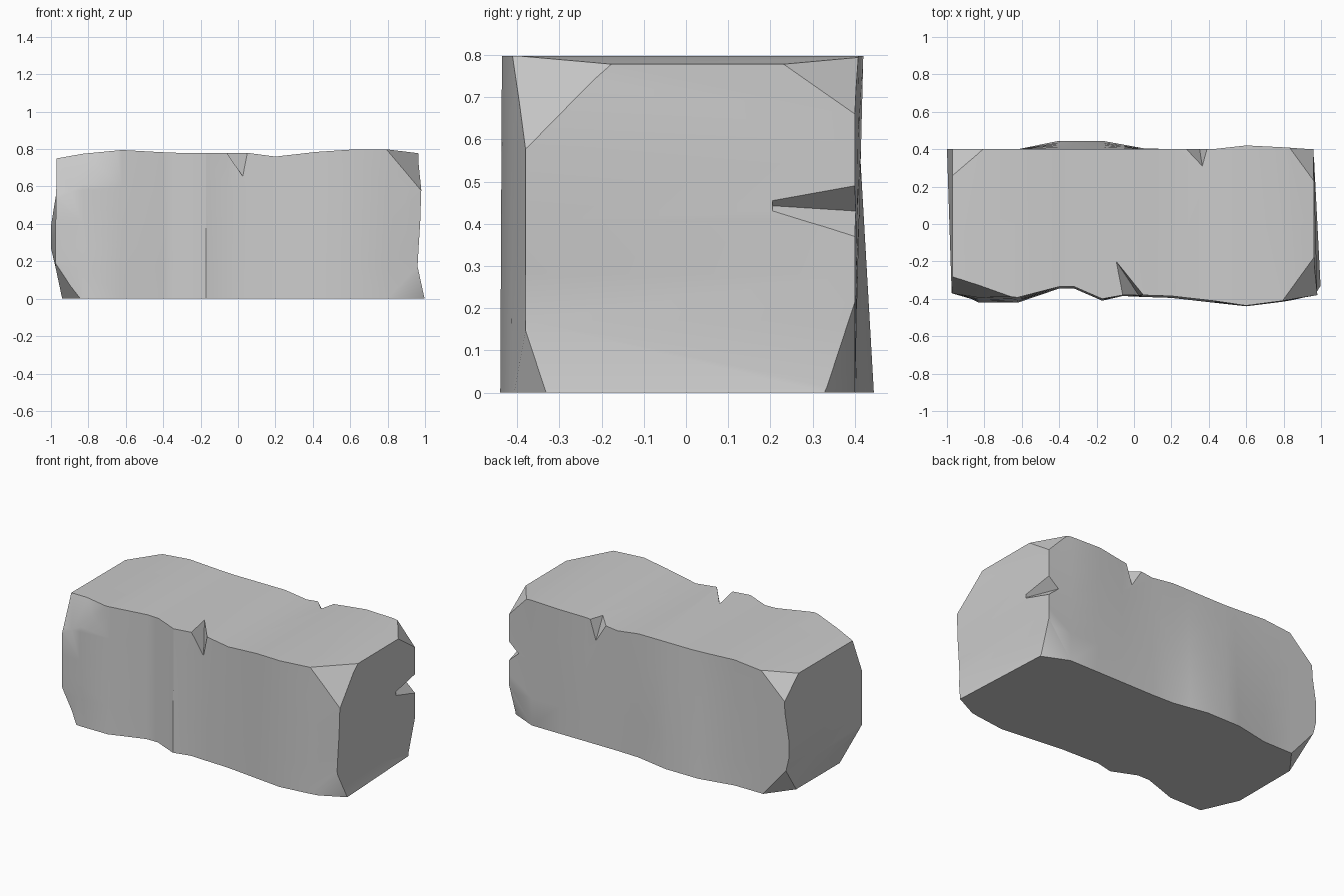
import bpy, bmesh
from mathutils import Vector

if "Cube" in bpy.data.objects:
    bpy.data.objects.remove(bpy.data.objects["Cube"])

# Stations along the block: x, front y (bottom, top), back y (bottom, top), top z
STATIONS = [
    (-0.97, -.370, -.370, .40, .40, .750), (-0.83, -.420, -.385, .40, .40, .775),
    (-0.62, -.420, -.392, .40, .40, .795), (-0.40, -.345, -.335, .445, .40, .783),
    (-0.32, -.345, -.335, .445, .40, .780), (-0.17, -.410, -.400, .445, .40, .780),
    (-0.06, -.385, -.380, .425, .40, .780), (0.05, -.390, -.380, .405, .40, .780),
    (0.20, -.395, -.385, .40, .40, .760), (0.42, -.420, -.410, .40, .40, .785),
    (0.60, -.440, -.436, .40, .42, .797), (0.80, -.415, -.410, .40, .41, .798),
    (0.96, -.380, -.380, .40, .40, .778),
]
LEVELS = [0, .22, .36, .52, .75, 1]
LEFT_X = [-.94, -.975, -1.0, -1.0, -.972, -.97]
RIGHT_FRONT_X = [1.0, .96, .966, .974, .98, .965]


# Irregular block, lofted between the stations
bm = bmesh.new()
rings = []
for i, (x, f0, f1, b0, b1, zt) in enumerate(STATIONS):
    front, back = [], []
    for k, t in enumerate(LEVELS):
        xf = xb = x
        if i == 0:
            xf, xb = max(LEFT_X[k], -.975), LEFT_X[k]
        elif i == len(STATIONS) - 1:
            xf, xb = RIGHT_FRONT_X[k], .96
        front.append(bm.verts.new((xf, f0 + (f1 - f0) * t, zt * t)))
        back.append(bm.verts.new((xb, b0 + (b1 - b0) * t, zt * t)))
    rings.append(front + back[::-1])
n, m = len(LEVELS), 2 * len(LEVELS)
for a, b in zip(rings, rings[1:]):
    for k in range(m):
        bm.faces.new((a[k], b[k], b[(k + 1) % m], a[(k + 1) % m]))
for r in (rings[0], rings[-1]):
    for k in range(n - 1):
        bm.faces.new((r[k], r[k + 1], r[m - 2 - k], r[m - 1 - k]))
bmesh.ops.triangulate(bm, faces=bm.faces[:])
bmesh.ops.recalc_face_normals(bm, faces=bm.faces[:])

# Broken corners, each a plane through three points
CHIPS = [
    ((.79, -.415, .80), (.96, -.18, .78), (.978, -.38, .58)),
    ((-.66, -.39, .785), (-.94, -.30, .735), (-.97, -.375, .52)),
    ((.84, -.41, 0), (1.0, -.33, 0), (.96, -.38, .135)),
    ((-.84, -.42, 0), (-.92, -.24, 0), (-.97, -.37, .18)),
    ((.80, .40, 0), (.97, .325, 0), (.96, .40, .215)),
    ((-.82, .40, 0), (-.925, .26, 0), (-.99, .40, .20)),
    ((-.81, .40, .775), (-.96, .27, .75), (-.975, .40, .62)),
    ((.85, .40, .78), (.96, .23, .78), (.96, .40, .66)),
]
for pts in CHIPS:
    p, q, r = map(Vector, pts)
    no = (q - p).cross(r - p).normalized()
    if no.dot(p - Vector((0, 0, .4))) < 0:
        no = -no
    res = bmesh.ops.bisect_plane(bm, geom=bm.verts[:] + bm.edges[:] + bm.faces[:],
                                 plane_co=p, plane_no=no, clear_outer=True)
    edges = [e for e in res['geom_cut'] if isinstance(e, bmesh.types.BMEdge) and e.is_boundary]
    bmesh.ops.holes_fill(bm, edges=edges, sides=0)
bmesh.ops.recalc_face_normals(bm, faces=bm.faces[:])
mesh = bpy.data.meshes.new("stone_block")
bm.to_mesh(mesh)
bm.free()
block = bpy.data.objects.new("stone_block", mesh)
bpy.context.collection.objects.link(block)


# V-shaped nicks on the edges: two rim points, then the two ends of the groove
def nick(name, a, b, c, d):
    a, b, c, d = map(Vector, (a, b, c, d))
    mid = (c + d) / 2
    cb = bmesh.new()
    for p in (a + (a - mid), b + (b - mid), c, d):
        cb.verts.new(p)
    bmesh.ops.convex_hull(cb, input=cb.verts[:])
    bmesh.ops.recalc_face_normals(cb, faces=cb.faces[:])
    me = bpy.data.meshes.new(name)
    cb.to_mesh(me)
    cb.free()
    ob = bpy.data.objects.new(name, me)
    bpy.context.collection.objects.link(ob)
    ob.hide_render = True
    ob.hide_set(True)
    mod = block.modifiers.new(name, 'BOOLEAN')
    mod.operation, mod.solver, mod.object = 'DIFFERENCE', 'EXACT', ob


bpy.context.view_layer.objects.active = block
block.select_set(True)
bpy.ops.object.shade_smooth_by_angle(angle=0.5)
nick("front_nick_cutter", (-.06, -.38, .78), (.05, -.38, .78), (.03, -.388, .65), (-.095, -.20, .78))
nick("back_nick_cutter", (.28, .40, .77), (.39, .40, .78), (.35, .405, .65), (.365, .31, .779))
nick("side_nick_cutter", (.96, .40, .49), (.96, .40, .37), (.96, .17, .445), (.89, .405, .43))

# Bake the nicks and drop the cutters
for mod in list(block.modifiers):
    cutter = mod.object if mod.type == 'BOOLEAN' else None
    bpy.ops.object.modifier_apply(modifier=mod.name)
    if cutter:
        bpy.data.objects.remove(cutter)
bpy.ops.object.shade_smooth_by_angle(angle=0.5)
